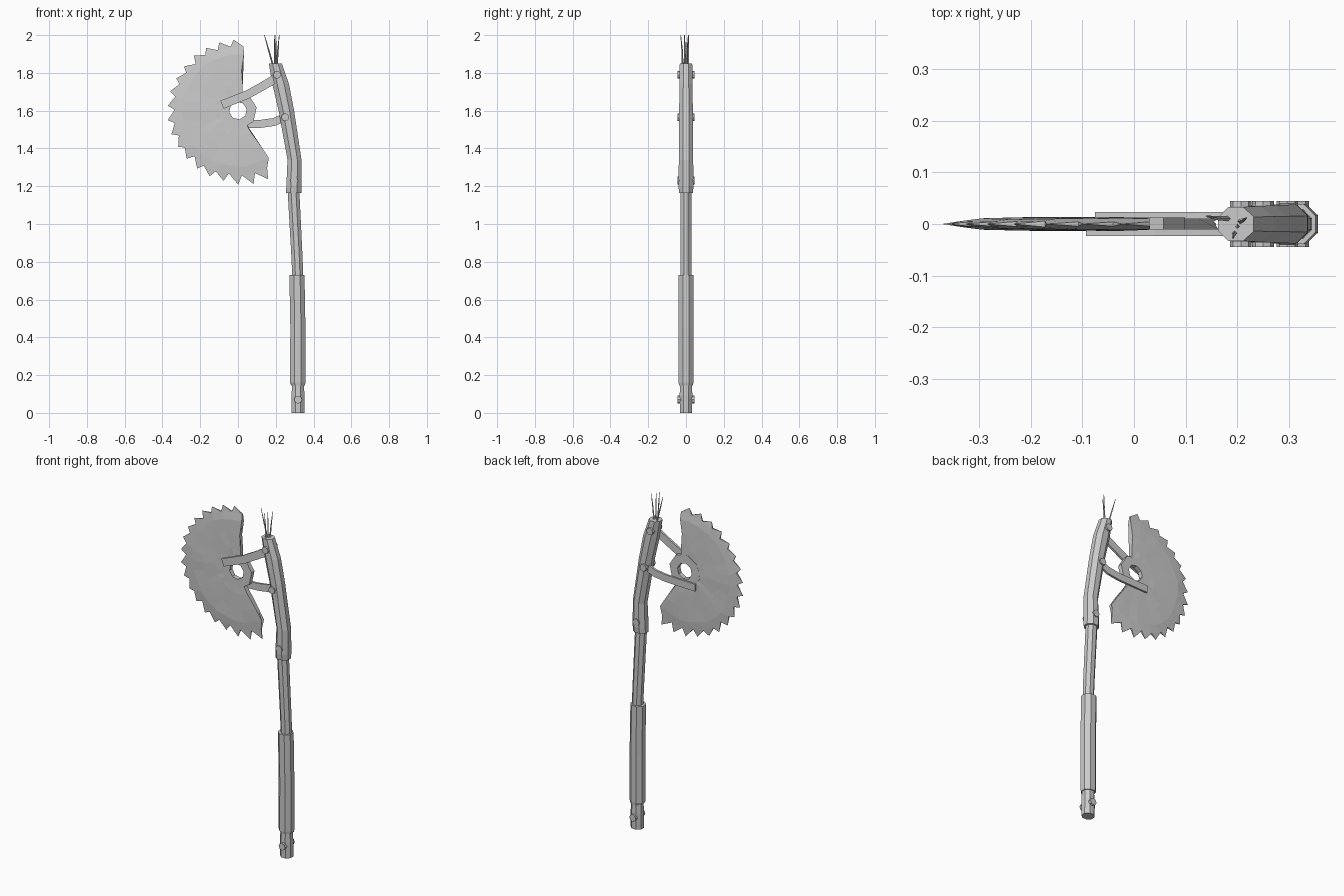
import bpy, bmesh, math, random
from mathutils import Vector, Matrix

random.seed(4)
old = bpy.data.objects.get("Cube")
if old:
    bpy.data.objects.remove(old, do_unlink=True)

steel = bpy.data.materials.new("plain grey")
steel.use_nodes = True
GREY = (0.6, 0.6, 0.6, 1)
steel.diffuse_color = GREY
steel.node_tree.nodes["Principled BSDF"].inputs["Base Color"].default_value = GREY


def finish(name, bm):
    bmesh.ops.recalc_face_normals(bm, faces=bm.faces)
    mesh = bpy.data.meshes.new(name)
    bm.to_mesh(mesh)
    bm.free()
    mesh.materials.append(steel)
    obj = bpy.data.objects.new(name, mesh)
    bpy.context.collection.objects.link(obj)
    return obj


def skin(bm, rings, closed=False):
    """Join equal rings of vertices with quads, capping the ends if open."""
    n = len(rings[0])
    pairs = list(zip(rings, rings[1:] + rings[:1])) if closed else list(zip(rings, rings[1:]))
    for a, b in pairs:
        for i in range(n):
            j = (i + 1) % n
            bm.faces.new((a[i], a[j], b[j], b[i]))
    if not closed:
        bm.faces.new(rings[0])
        bm.faces.new(rings[-1])


def pole(name, sections, sides=8):
    """Stack of polygons; each section is left x, right x, half depth, height."""
    bm = bmesh.new()
    rings = []
    for x0, x1, depth, z in sections:
        grow = 1 / math.cos(math.pi / sides)
        ring = []
        for i in range(sides):
            a = (i + 0.5) * math.tau / sides
            ring.append(bm.verts.new(((x0 + x1) / 2 + grow * math.cos(a) * (x1 - x0) / 2,
                                      grow * math.sin(a) * depth, z)))
        rings.append(ring)
    skin(bm, rings)
    return finish(name, bm)


# Bent handle in four overlapping lengths
pole("pommel", [(.283, .352, .032, 0), (.283, .352, .034, .09), (.288, .348, .03, .17)])
pole("grip", [(.282, .354, .037, .145), (.275, .357, .039, .16),
              (.277, .357, .039, .45), (.272, .352, .039, .73)])
pole("shaft", [(.288, .346, .028, .7), (.283, .342, .028, .82), (.262, .324, .028, 1.19)])
pole("head", [(.254, .336, .036, 1.165), (.256, .337, .04, 1.2), (.262, .336, .038, 1.34),
              (.215, .297, .036, 1.6), (.182, .27, .035, 1.74), (.163, .232, .033, 1.85)])

# Bolts through the handle
for label, x, z in (("top", .207, 1.79), ("upper", .25, 1.565), ("lower", .297, 1.23), ("pommel", .318, .07)):
    bm = bmesh.new()
    bmesh.ops.create_cone(bm, cap_ends=True, segments=8, radius1=.021, radius2=.021, depth=.09,
                          matrix=Matrix.Translation((x, 0, z)) @ Matrix.Rotation(math.pi / 2, 4, 'X'))
    finish(label + "_bolt", bm)

# Hub ring around the open centre
HUB = Vector((0, 0, 1.6))


def polar(angle, r, y):
    a = math.radians(angle)
    return HUB + Vector((r * math.cos(a), y, r * math.sin(a)))


bm = bmesh.new()
rings = []
for i in range(8):
    rings.append([bm.verts.new(polar(i * 45 + 10, r, y))
                  for r, y in ((.047, -.013), (.1, -.013), (.1, .013), (.047, .013))])
skin(bm, rings, closed=True)
finish("hub_ring", bm)

# Toothed crescent blade: radius, half thickness, start angle, end angle
TEETH = 18
bands = [(.07, .0125, 70, 302), (.13, .0125, 79, 301), (.22, .012, 85, 303),
         (.295, .010, 84, 303), (.338, .005, 85, 297)]
bm = bmesh.new()
rings = []
for k in range(TEETH + 1):
    front, back = [], []
    for r, half, start, end in bands:
        a = start + (end - start) * k / TEETH
        rr = r + random.uniform(-.005, .005)
        h = half + random.uniform(-.0012, .0012)
        front.append(bm.verts.new(polar(a, rr, -h)))
        back.append(bm.verts.new(polar(a, rr, h)))
    rings.append(front + back[::-1])
m = len(bands)
for k in range(TEETH):
    a, b = rings[k], rings[k + 1]
    for i in range(2 * m):
        j = (i + 1) % (2 * m)
        if i != m - 1:
            bm.faces.new((a[i], a[j], b[j], b[i]))
    # Sharp leaning tooth on the rim
    reach = .373 + (.026 * max(0, k - 12) / 5) + random.uniform(-.004, .004)
    tip = bm.verts.new(polar(85 + 212 * (k + .72) / TEETH, reach, 0))
    rim = (a[m - 1], a[m], b[m], b[m - 1])
    for i in range(4):
        bm.faces.new((rim[i], rim[(i + 1) % 4], tip))
bm.faces.new(rings[0])
bm.faces.new(rings[-1])
finish("saw_blade", bm)


def arm(name, path, width, y0, y1):
    """Flat bar following points in the upright plane."""
    bm = bmesh.new()
    pts = [Vector((x, 0, z)) for x, z in path]
    rings = []
    for i, p in enumerate(pts):
        along = (pts[min(i + 1, len(pts) - 1)] - pts[max(i - 1, 0)]).normalized()
        side = Vector((-along.z, 0, along.x)) * width / 2
        rings.append([bm.verts.new(p + side * s + Vector((0, y, 0)))
                      for s, y in ((1, y0), (1, y1), (-1, y1), (-1, y0))])
    skin(bm, rings)
    return finish(name, bm)


# Arms clamp the hub from the front and the back
arm("upper_arm", [(.215, 1.78), (.14, 1.735), (.05, 1.685), (-.085, 1.632)], .045, -.023, -.01)
arm("lower_arm", [(.25, 1.565), (.19, 1.54), (.12, 1.53), (.05, 1.528), (-.075, 1.525)], .042, .01, .023)

# Thin bristles at the top
for n, (x, y, tx, ty) in enumerate(((.185, .01, .14, .015), (.195, -.018, .192, -.028),
                                    (.205, .005, .218, .012), (.2, -.005, .2, -.008))):
    bm = bmesh.new()
    rings = []
    for t, r in ((0, .005), (.5, .004), (1, .0015)):
        c = Vector((x + (tx - x) * t, y + (ty - y) * t ** 2, 1.84 + .16 * t))
        rings.append([bm.verts.new(c + Vector((r * math.cos(i * math.pi / 2), r * math.sin(i * math.pi / 2), 0)))
                      for i in range(4)])
    skin(bm, rings)
    finish("bristle_%d" % (n + 1), bm)
